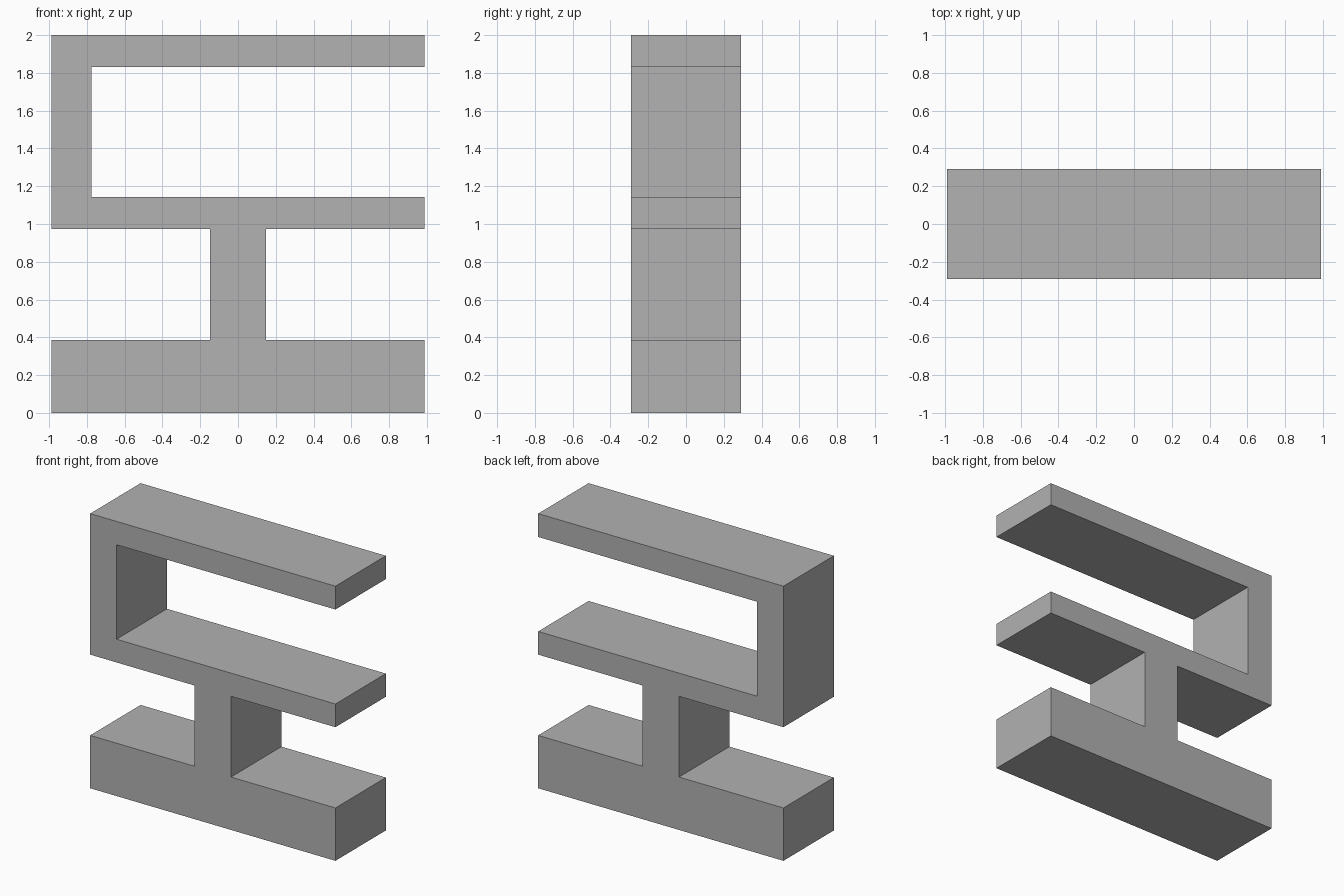
import bpy
import bmesh

cube = bpy.data.objects.get("Cube")
if cube:
    bpy.data.objects.remove(cube, do_unlink=True)

# Single matte grey
grey = bpy.data.materials.new("mid_grey")
grey.use_nodes = True
colour = (0.445, 0.445, 0.445, 1)
grey.diffuse_color = colour
grey.node_tree.nodes["Principled BSDF"].inputs["Base Color"].default_value = colour

# Main dimensions
W, D = 0.988, 0.29          # half width, half depth
STEM = 0.147                # half width of the stem
WALL = -0.775               # inner face of the upright wall
BASE, SHELF_LOW, SHELF_TOP, ROOF_LOW, TOP = 0.385, 0.973, 1.142, 1.83, 2.0

# Outline: base slab, stem, shelf, upright wall and roof arm in one solid
outline = [
    (-W, 0), (W, 0), (W, BASE), (STEM, BASE),
    (STEM, SHELF_LOW), (W, SHELF_LOW), (W, SHELF_TOP), (WALL, SHELF_TOP),
    (WALL, ROOF_LOW), (W, ROOF_LOW), (W, TOP), (-W, TOP),
    (-W, SHELF_LOW), (-STEM, SHELF_LOW), (-STEM, BASE), (-W, BASE),
]

# Extrude the outline from front to back
bm = bmesh.new()
front = bm.faces.new([bm.verts.new((x, -D, z)) for x, z in outline])
extruded = bmesh.ops.extrude_face_region(bm, geom=[front], use_keep_orig=True)
back = [v for v in extruded["geom"] if isinstance(v, bmesh.types.BMVert)]
bmesh.ops.translate(bm, verts=back, vec=(0, 2 * D, 0))
bmesh.ops.recalc_face_normals(bm, faces=bm.faces)

mesh = bpy.data.meshes.new("shelf_stand")
bm.to_mesh(mesh)
bm.free()
mesh.materials.append(grey)
stand = bpy.data.objects.new("shelf_stand", mesh)
bpy.context.collection.objects.link(stand)
